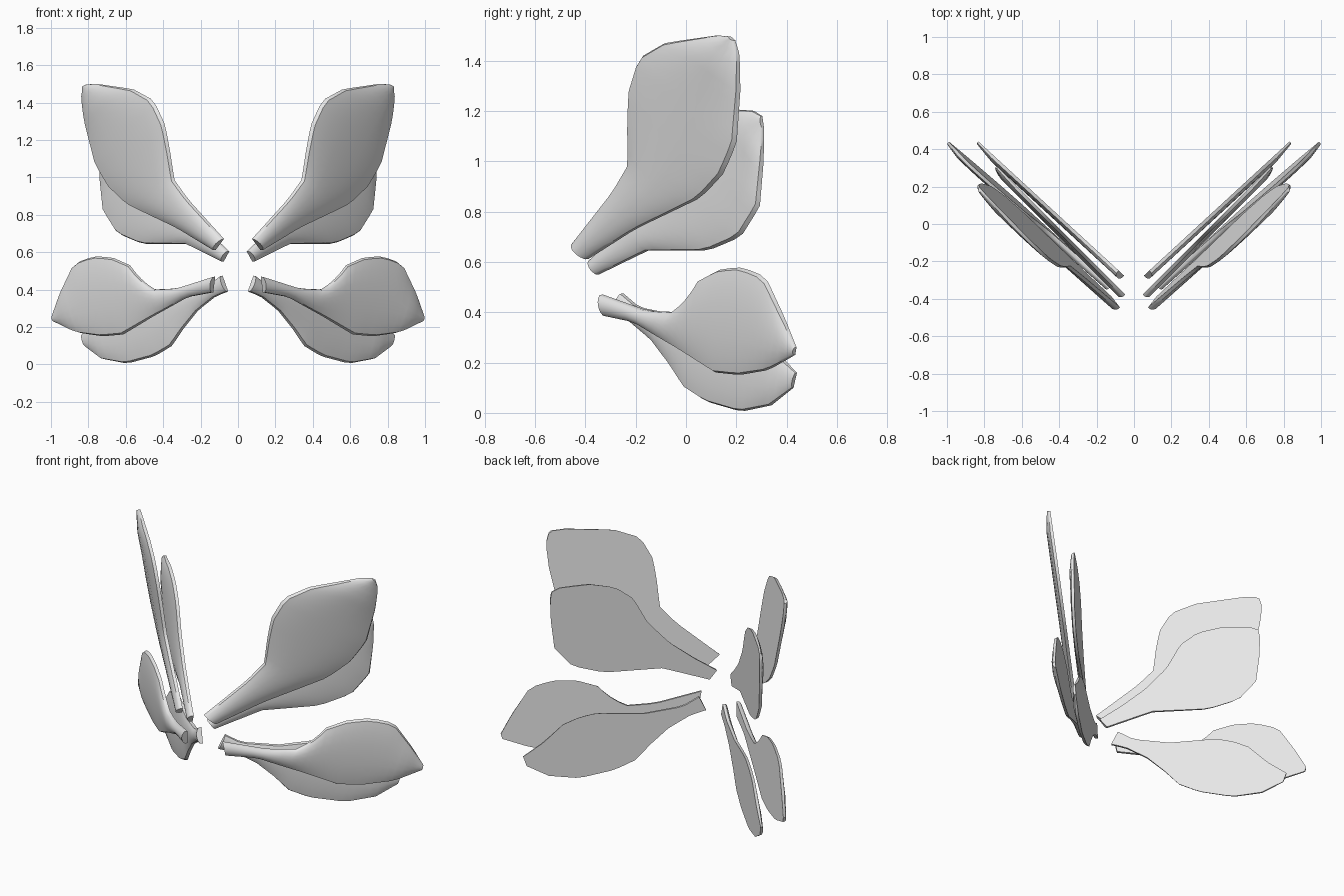
import bpy, bmesh
from mathutils import Vector

if "Cube" in bpy.data.objects:
    bpy.data.objects.remove(bpy.data.objects["Cube"])

grey = bpy.data.materials.new("wing grey")
grey.diffuse_color = (0.8, 0.8, 0.8, 1)
grey.use_nodes = True
grey.node_tree.nodes["Principled BSDF"].inputs["Base Color"].default_value = grey.diffuse_color


def resample(pts, n):
    """n + 1 points evenly spaced along a polyline"""
    pts = [Vector(p) for p in pts]
    lens = [(b - a).length for a, b in zip(pts, pts[1:])]
    out = []
    for i in range(n + 1):
        d = sum(lens) * i / n
        for k, l in enumerate(lens):
            if d <= l or k == len(lens) - 1:
                out.append(pts[k].lerp(pts[k + 1], min(d / l, 1)))
                break
            d -= l
    return out


def wing(name, upper, lower, plane, thick, rim=0.016, n=24):
    """Loft between an upper and a lower edge given in x, z; the blade lies
    on y = a + b*x + c*z with a flat back and a gently domed front."""
    a, b, c = plane
    normal = Vector((b, -1, c)).normalized()
    # cross-section positions, and height of the dome above the back
    ts = [0.02, 0.07, 0.18, 0.34, 0.5, 0.66, 0.82, 0.93, 0.98]
    bm = bmesh.new()
    rings = []
    for i, (u, l) in enumerate(zip(resample(upper, n), resample(lower, n))):
        taper = min(1, 0.5 + 0.17 * (n - i))
        section = [(0, 0)]
        section += [(t, (rim + (thick - rim) * (1 - abs(2 * t - 1) ** 2.5)) * taper) for t in ts]
        section += [(1, 0)]
        ring = []
        for t, h in section:
            p = u.lerp(l, t)
            base = Vector((p.x, a + b * p.x + c * p.y, p.y))
            ring.append(bm.verts.new(base + normal * (h - 0.35 * thick)))
        rings.append(ring)
    for r, s in zip(rings, rings[1:]):
        for j in range(len(r)):
            k = (j + 1) % len(r)
            bm.faces.new((r[j], r[k], s[k], s[j]))
    bm.faces.new(rings[0])
    bm.faces.new(rings[-1])
    bmesh.ops.recalc_face_normals(bm, faces=bm.faces)
    me = bpy.data.meshes.new(name)
    bm.to_mesh(me)
    bm.free()
    me.materials.append(grey)
    ob = bpy.data.objects.new(name, me)
    bpy.context.collection.objects.link(ob)
    ob.modifiers.new("other side", 'MIRROR')
    bpy.context.view_layer.objects.active = ob
    ob.select_set(True)
    bpy.ops.object.shade_smooth_by_angle(angle=0.7)
    ob.select_set(False)


# tall front wing of the upper pair
wing("upper_front_wing",
     [(.085, .67), (.275, .88), (.35, .985), (.375, 1.15), (.40, 1.28), (.46, 1.41),
      (.57, 1.47), (.775, 1.50), (.82, 1.495)],
     [(.13, .61), (.33, .73), (.60, .855), (.70, .95), (.77, 1.07), (.82, 1.28),
      (.842, 1.42), (.835, 1.48)],
     (-.424, 1.05, -.18), 0.04)

# shorter wing behind it
wing("upper_back_wing",
     [(.055, .605), (.146, .69), (.248, .80), (.34, .94), (.40, 1.10), (.475, 1.18),
      (.58, 1.21), (.715, 1.20), (.735, 1.18)],
     [(.085, .55), (.28, .645), (.52, .645), (.65, .70), (.725, .82), (.74, 1.0), (.742, 1.13)],
     (-.44, 1.0, 0), 0.035)

# pointed front wing of the lower pair
wing("lower_front_wing",
     [(.13, .47), (.33, .406), (.46, .40), (.54, .47), (.585, .53), (.68, .572),
      (.78, .578), (.88, .54), (.955, .375), (.998, .26)],
     [(.14, .385), (.275, .36), (.46, .257), (.62, .16), (.73, .15), (.865, .17), (.99, .23)],
     (-.42, .87, -.07), 0.035)

# drooping wing behind it
wing("lower_back_wing",
     [(.09, .475), (.16, .42), (.32, .39), (.527, .41), (.60, .39), (.67, .35),
      (.755, .24), (.84, .16)],
     [(.06, .39), (.125, .365), (.22, .29), (.30, .19), (.36, .10), (.45, .045),
      (.60, .005), (.73, .03), (.825, .10)],
     (-.34, .92, 0), 0.033)
